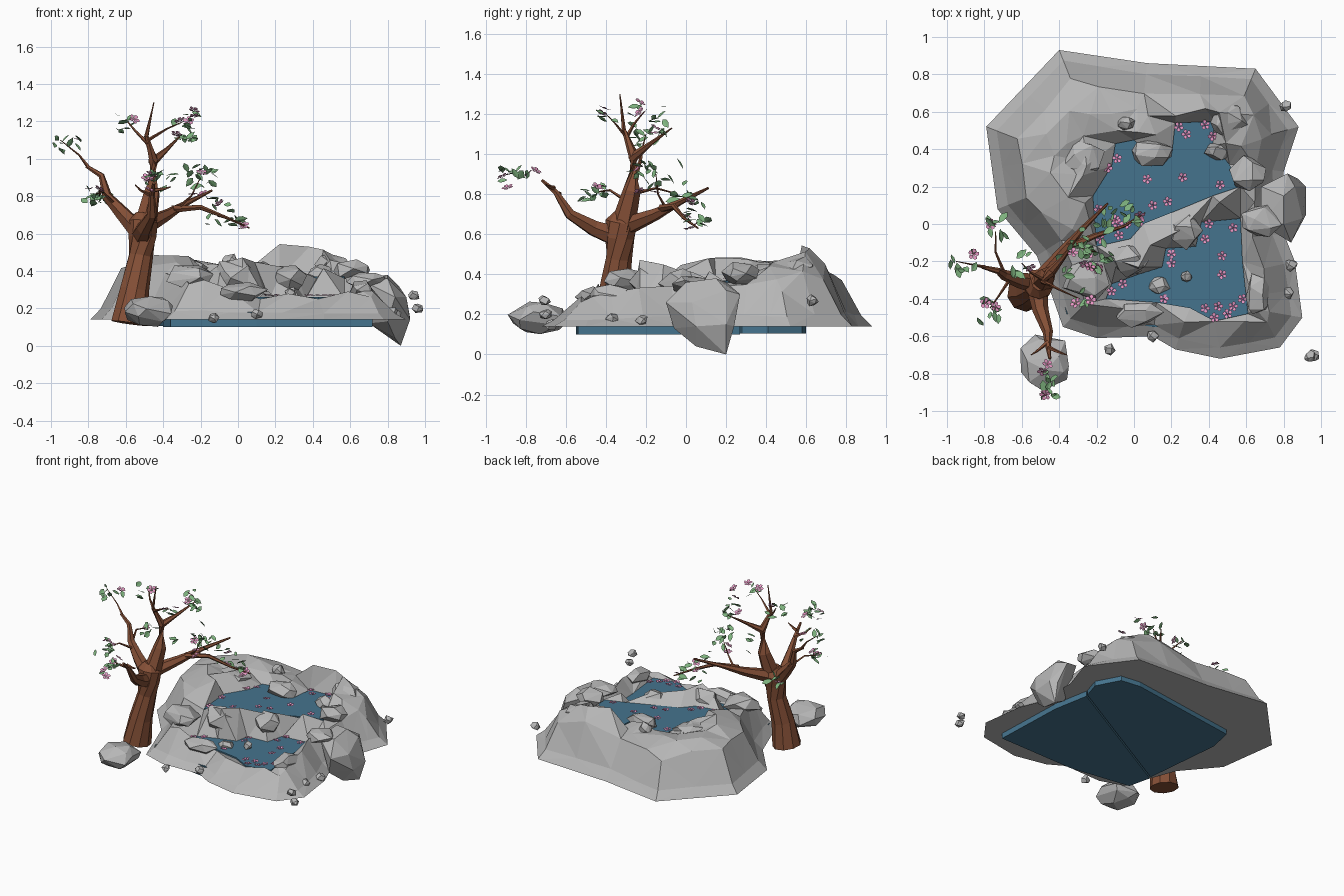
import bpy, bmesh, math, random
from mathutils import Vector, Matrix
from mathutils.geometry import delaunay_2d_cdt, intersect_point_line

if "Cube" in bpy.data.objects:
    bpy.data.objects.remove(bpy.data.objects["Cube"])

random.seed(11)
BASE = 0.14


def material(name, rgb):
    m = bpy.data.materials.new(name)
    m.diffuse_color = (*rgb, 1)
    m.use_nodes = True
    m.node_tree.nodes["Principled BSDF"].inputs["Base Color"].default_value = m.diffuse_color
    return m


ROCK = material("grey rock", (0.47, 0.47, 0.47))
WATER = material("pond blue", (0.06, 0.175, 0.27))
BARK = material("brown bark", (0.235, 0.08, 0.038))
LEAF = material("leaf green", (0.21, 0.45, 0.21))
PINK = material("petal pink", (0.82, 0.32, 0.57))
HEART = material("flower centre", (0.55, 0.08, 0.25))


def finish(bm, name, *mats, recalc=True):
    if recalc:
        bmesh.ops.recalc_face_normals(bm, faces=bm.faces[:])
    me = bpy.data.meshes.new(name)
    bm.to_mesh(me)
    bm.free()
    for m in mats:
        me.materials.append(m)
    ob = bpy.data.objects.new(name, me)
    bpy.context.collection.objects.link(ob)


def edge_distance(p, poly):
    best = 9
    for a, b in zip(poly, poly[1:] + poly[:1]):
        q, t = intersect_point_line(p, Vector(a), Vector(b))
        best = min(best, (p - Vector(a).lerp(Vector(b), min(max(t, 0), 1))).length)
    return best


def inside(p, poly):
    hit = False
    for (ax, ay), (bx, by) in zip(poly, poly[1:] + poly[:1]):
        if (ay > p.y) != (by > p.y) and p.x < (bx - ax) * (p.y - ay) / (by - ay) + ax:
            hit = not hit
    return hit


def slab(name, poly, z0, z1):
    bm = bmesh.new()
    f = bm.faces.new([bm.verts.new((x, y, z0)) for x, y in poly])
    up = bmesh.ops.extrude_face_region(bm, geom=[f])["geom"]
    bmesh.ops.translate(bm, vec=(0, 0, z1 - z0), verts=[v for v in up if isinstance(v, bmesh.types.BMVert)])
    finish(bm, name, WATER)


# Rocky bank: foot outline, two pool outlines and crest heights
foot = [(-.4, .93), (-.79, .52), (-.73, .08), (-.52, -.17), (-.44, -.38), (-.38, -.55), (-.2, -.61), (.1, -.6),
        (.22, -.67), (.46, -.72), (.78, -.66), (.9, -.5), (.86, -.2), (.8, -.05), (.8, .28), (.88, .52),
        (.65, .83), (.07, .86)]
upper = [(-.2, -.12), (-.22, .15), (-.12, .31), (-.1, .43), (0, .45), (.13, .33), (.2, .36), (.22, .54), (.43, .55),
         (.42, .42), (.51, .32), (.57, .2), (.42, .15), (.2, .06), (.05, 0), (-.02, -.08)]
lower = [(-.15, -.4), (.12, -.42), (.3, -.45), (.43, -.52), (.61, -.48), (.58, -.2), (.57, .03), (.36, .01),
         (.33, -.12), (.17, -.13), (.15, -.23), (.02, -.27), (-.12, -.32)]
pools = [(upper, 0.37), (lower, 0.26)]
crest = [(-.45, .65, .47), (.27, .63, .56), (.58, .62, .49), (.72, .4, .42), (.7, .15, .39), (.72, -.2, .37),
         (.72, -.5, .32), (.45, -.6, .3), (.1, -.5, .32), (-.3, -.42, .39), (-.33, -.2, .45), (-.5, .1, .48),
         (-.52, .45, .49), (-.3, .5, .44), (.05, .55, .43), (.3, .1, .43), (0, -.13, .46), (.45, .1, .4)]
slope = [(0, 0), (.055, .18), (.16, .82), (.24, 1), (9, 1)]


def height(p):
    d = edge_distance(p, foot)
    if d < 1e-3:
        return BASE
    for poly, z in pools:
        if edge_distance(p, poly) < 1e-3:
            return z - 0.01
    ws = [(1 / ((p.x - x) ** 2 + (p.y - y) ** 2 + 1e-4) ** 1.5, z) for x, y, z in crest]
    top = sum(w * z for w, z in ws) / sum(w for w, z in ws)
    rise = next(f0 + (f1 - f0) * (d - d0) / (d1 - d0) for (d0, f0), (d1, f1) in zip(slope, slope[1:]) if d <= d1)
    return BASE + (top - BASE) * rise + random.uniform(-.025, .025) * (d > .2)


pts = [Vector(p) for p in foot]
edges = []
for poly, z in pools:
    s = len(pts)
    pts += [Vector(p) for p in poly]
    edges += [(s + i, s + (i + 1) % len(poly)) for i in range(len(poly))]


def add_point(p, gap):
    if inside(p, foot) and edge_distance(p, foot) > gap and all(
            not inside(p, q) and edge_distance(p, q) > .035 for q, z in pools):
        pts.append(p)


# lip and shoulder rings follow the foot, broken ground fills the rest
for i in range(len(foot)):
    a, b, c = (Vector(foot[(i + k) % len(foot)]) for k in (-1, 0, 1))
    n = (c - a).orthogonal().normalized()
    n2 = (c - b).orthogonal().normalized()
    add_point(b + n * .06, .03)
    add_point(b + n * random.uniform(.15, .18), .1)
    if (c - b).length > .25:
        add_point((b + c) / 2 + n2 * .055, .03)
        add_point((b + c) / 2 + n2 * random.uniform(.15, .18), .1)
for i in range(-8, 9):
    for j in range(-8, 9):
        add_point(Vector((i * .115 + random.uniform(-.045, .045), j * .115 + random.uniform(-.045, .045))), .22)
vs, es, fs = delaunay_2d_cdt(pts, edges, [list(range(len(foot)))], 1, 1e-5)[:3]
bm = bmesh.new()
bv = [bm.verts.new((v.x, v.y, height(v))) for v in vs]
for f in fs:
    bm.faces.new([bv[i] for i in f])
bmesh.ops.contextual_create(bm, geom=[e for e in bm.edges if e.is_boundary])
finish(bm, "rock_bank", ROCK)

# Water: pool surfaces and the basins showing below the bank
slab("upper_water", upper, 0.15, 0.37)
slab("lower_water", lower, 0.15, 0.26)
slab("rear_basin", [(.65, .28), (.69, .41), (.6, .58), (.45, .6), (-.42, .48), (-.46, .3), (-.4, -.3)], 0.105, 0.18)
slab("front_basin", [(.65, .27), (-.4, -.31), (-.36, -.48), (.1, -.55), (.72, -.54), (.7, 0)], 0.1, 0.18)


# Boulders and pebbles as convex hulls of scattered points
def hull(name, points):
    b = bmesh.new()
    for p in points:
        b.verts.new(p)
    r = bmesh.ops.convex_hull(b, input=b.verts[:])
    bmesh.ops.delete(b, geom=list({g for g in r["geom_interior"] if isinstance(g, bmesh.types.BMVert)}), context="VERTS")
    finish(b, name, ROCK)


def boulder(name, x, y, z, rx, ry, rz, n=14, rough=.13):
    out = []
    spin = random.uniform(0, 6)
    for i in range(n):
        c = 1 - 2 * (i + .5) / n
        a = i * 2.4 + spin + random.uniform(-.35, .35)
        s = math.sqrt(1 - c * c)
        k = random.uniform(1 - rough, 1 + rough)
        out.append((x + rx * s * math.cos(a) * k, y + ry * s * math.sin(a) * k, z + rz * c * k))
    hull(name, out)


hull("side_boulder", [(.84, -.1, .26), (.8, 0, .36), (.8, .15, .38), (.82, .27, .3), (.88, .24, .14), (.87, .2, 0),
                      (.84, .05, .04), (.8, -.06, .13), (.92, .2, .15), (.92, .05, .14), (.9, .03, .26), (.86, .2, .32),
                      (.7, .1, .12), (.68, .2, .36), (.68, 0, .34)])
boulder("tree_foot_boulder", -.475, -.735, .185, .145, .155, .085, 20, .06)
rocks = [(.61, .27, .4, .11, .1, .06), (.28, -.03, .36, .09, .1, .08), (.45, .39, .38, .07, .06, .06),
         (-.02, -.19, .37, .13, .09, .1), (.1, .38, .4, .12, .08, .06), (-.25, -.3, .37, .14, .12, .07),
         (.13, -.33, .26, .06, .05, .04), (.5, .56, .43, .1, .09, .06), (-.04, .54, .44, .05, .04, .05),
         (-.28, .35, .42, .12, .1, .05), (.68, .02, .35, .11, .1, .05), (.02, -.48, .29, .13, .07, .05),
         (.66, -.38, .3, .07, .12, .05)]
for i, r in enumerate(rocks):
    boulder(f"bank_boulder_{i + 1}", *r)
pebbles = [(.81, .63, .27), (.84, -.22, .17), (.82, -.37, .18), (.94, -.71, .27), (.96, -.7, .2), (.28, -.28, .28),
           (-.13, -.67, .15), (.1, -.6, .17)]
for i, p in enumerate(pebbles):
    boulder(f"pebble_{i + 1}", *p, .035, .033, .03, 12)

# Tree: tapered tubes for trunk, branches and twigs
tree = bmesh.new()


def tube(path, sides):
    rings = []
    for i, p in enumerate(path):
        t = Vector(path[min(i + 1, len(path) - 1)][:3]) - Vector(path[max(i - 1, 0)][:3])
        q = t.to_track_quat("Z", "Y")
        rings.append([tree.verts.new(Vector(p[:3]) + q @ Vector((math.cos(a), math.sin(a), 0)) * p[3])
                      for a in (k * math.tau / sides for k in range(sides))])
    for r, s in zip(rings, rings[1:]):
        for k in range(sides):
            tree.faces.new((r[k], r[(k + 1) % sides], s[(k + 1) % sides], s[k]))
    tree.faces.new(rings[0][::-1])
    tree.faces.new(rings[-1])


def branch(r0, r1, *path, sides=6):
    n = len(path) - 1
    tube([(*p, r1 + (r0 - r1) * (1 - i / n) ** 1.4) for i, p in enumerate(path)], sides)


tube([(-.58, -.37, .12, .1), (-.555, -.36, .3, .08), (-.52, -.335, .48, .066), (-.51, -.33, .58, .075),
      (-.51, -.32, .66, .082), (-.5, -.31, .7, .05)], 9)
branch(.055, .01, (-.52, -.32, .6), (-.62, -.3, .71), (-.7, -.27, .8), (-.73, -.25, .91), (-.81, -.23, .96))
branch(.01, .002, (-.8, -.23, .955), (-.85, -.22, 1.02), (-.95, -.2, 1.1), sides=4)
branch(.01, .003, (-.69, -.27, .8), (-.74, -.15, .83), (-.74, -.04, .8), sides=4)
branch(.01, .003, (-.66, -.29, .76), (-.72, -.38, .82), (-.77, -.45, .81), sides=4)
branch(.065, .003, (-.5, -.32, .62), (-.46, -.27, .82), (-.45, -.26, .99), (-.49, -.31, 1.12), (-.45, -.33, 1.3))
branch(.026, .003, (-.46, -.27, .98), (-.38, -.18, 1.05), (-.3, -.07, 1.13))
branch(.012, .003, (-.48, -.3, 1.08), (-.55, -.26, 1.15), (-.6, -.21, 1.21), sides=5)
branch(.01, .002, (-.48, -.31, 1.1), (-.38, -.36, 1.16), (-.29, -.4, 1.2), sides=4)
branch(.05, .006, (-.5, -.3, .64), (-.38, -.15, .7), (-.28, -.03, .76), (-.14, .11, .83))
branch(.022, .004, (-.35, -.12, .73), (-.2, -.06, .74), (-.05, -.01, .68), (.06, .06, .63))
branch(.01, .002, (-.33, -.1, .73), (-.25, -.14, .8), (-.2, -.15, .9), sides=4)
branch(.06, .008, (-.52, -.32, .58), (-.5, -.46, .63), (-.46, -.58, .7), (-.46, -.65, .81), (-.45, -.72, .87))
branch(.013, .003, (-.46, -.63, .8), (-.52, -.68, .83), (-.55, -.7, .86), sides=5)
branch(.013, .003, (-.46, -.66, .83), (-.39, -.69, .84), (-.36, -.7, .85), sides=5)
finish(tree, "tree", BARK)

# Leaves and blossoms
leaves, flowers = bmesh.new(), bmesh.new()


def turned(tilt):
    return (Matrix.Rotation(random.uniform(0, 6.28), 3, "Z") @ Matrix.Rotation(random.uniform(-tilt, tilt), 3, "X")
            @ Matrix.Rotation(random.uniform(-tilt, tilt), 3, "Y"))


def leaf(c):
    m, s = turned(1.0), random.uniform(.7, 1.2)
    shape = [(0, -.033, 0), (.017, -.012, .003), (.015, .01, .003), (0, .033, 0), (-.015, .01, .003), (-.017, -.012, .003)]
    v = [leaves.verts.new(c + m @ Vector(p) * s) for p in shape]
    leaves.faces.new(v[:4])
    leaves.faces.new([v[0], v[3], v[4], v[5]])


def flower(c, tilt, r):
    m = turned(tilt)
    for k in range(5):
        turn = m @ Matrix.Rotation(k * math.tau / 5, 3, "Z")
        flowers.faces.new([flowers.verts.new(c + turn @ Vector((x, y, z)) * r) for x, y, z in
                           [(.1, 0, 0), (.6, -.38, .1), (.95, -.22, .15), (.95, .22, .15), (.6, .38, .1)]])
    f = flowers.faces.new([flowers.verts.new(c + m @ Vector((math.cos(a) * .2, math.sin(a) * .2, .1)) * r)
                           for a in (k * math.tau / 6 for k in range(6))])
    f.material_index = 1


# cluster centre, spread on each axis, leaf count, blossom count
clusters = [(-.92, -.2, 1.09, .07, .07, .05, 9, 1), (-.77, -.46, .81, .07, .07, .04, 10, 2),
            (-.73, -.02, .8, .05, .08, .05, 7, 1), (-.6, -.22, 1.19, .05, .06, .05, 7, 1),
            (-.28, -.4, 1.19, .05, .05, .04, 5, 2), (-.3, -.17, 1.17, .08, .07, .09, 12, 3),
            (-.2, -.13, .88, .08, .14, .08, 16, 3), (-.1, .02, .72, .07, .07, .08, 10, 2),
            (.0, .06, .65, .06, .05, .03, 5, 2), (-.45, -.84, .89, .05, .1, .06, 11, 4),
            (-.4, -.25, .88, .06, .1, .06, 4, 0)]
for x, y, z, sx, sy, sz, n, b in clusters:
    for i in range(n + b):
        c = Vector((x, y, z)) + Vector([random.uniform(-s, s) for s in (sx, sy, sz)])
        if i < n:
            leaf(c)
        else:
            flower(c, .8, .031)

floating = [
    (.37, [(.24, .52), (.28, .48), (.42, .47), (.38, .53), (-.09, .35), (-.14, .3), (.07, .24), (.26, .25), (.46, .21),
           (.1, .1), (.18, .12), (-.04, .0), (-.08, -.06), (-.18, -.08), (-.19, .08)]),
    (.26, [(.4, 0), (.53, -.02), (.38, -.08), (.2, -.16), (.2, -.21), (.47, -.17), (.47, -.27), (.16, -.4), (.38, -.45),
           (.45, -.44), (.53, -.44), (.58, -.4), (.43, -.5), (.5, -.48), (-.12, -.36), (-.06, -.32)])]
for z, spots in floating:
    for x, y in spots:
        flower(Vector((x, y, z + .008)), .12, .027)
finish(leaves, "leaves", LEAF, recalc=False)
finish(flowers, "blossoms", PINK, HEART, recalc=False)
